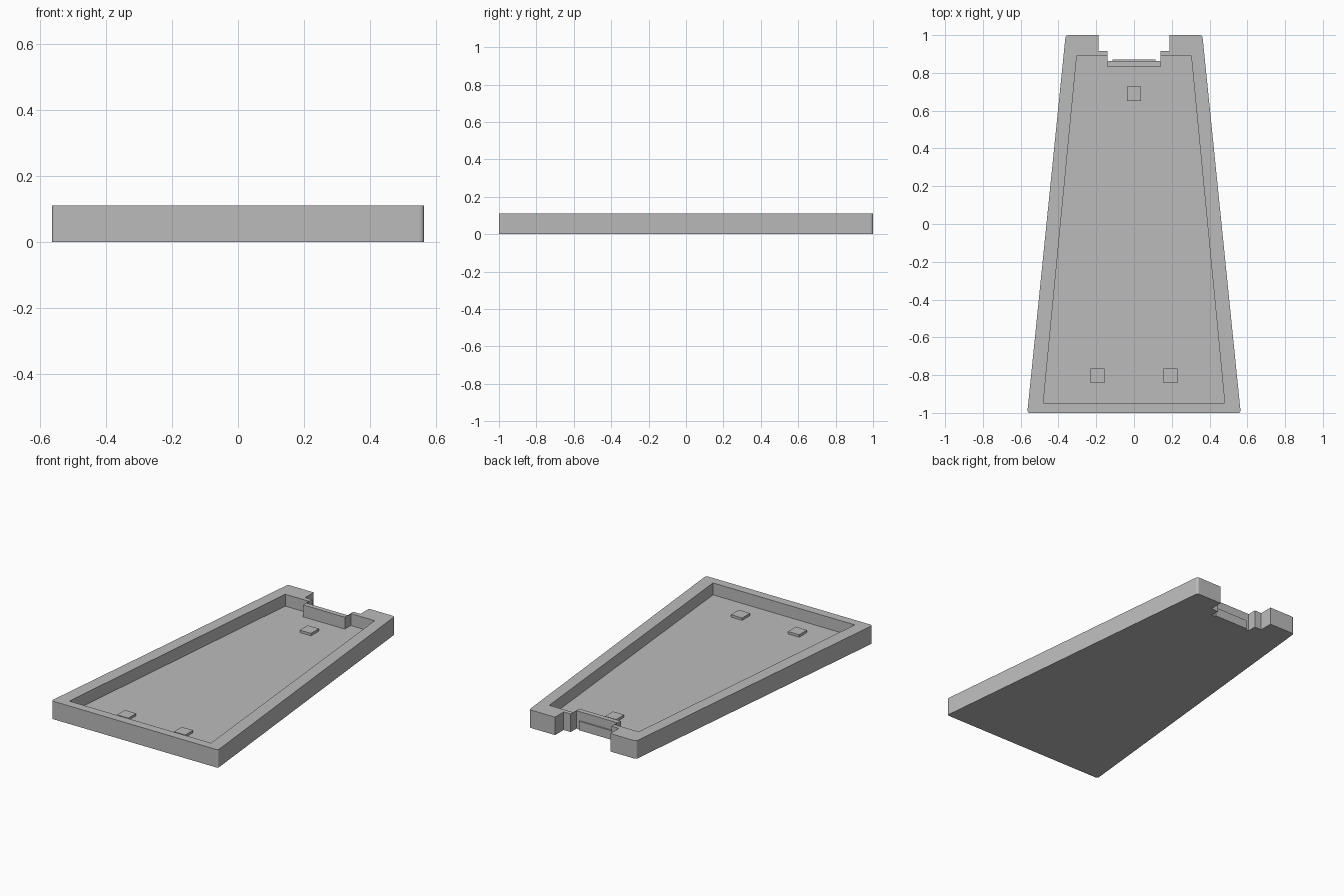
import bpy
import bmesh

HEIGHT = 0.11
FLOOR = 0.037

cube = bpy.data.objects.get("Cube")
if cube:
    bpy.data.objects.remove(cube, do_unlink=True)

grey = bpy.data.materials.new("plain grey")
grey.use_nodes = True
grey.diffuse_color = (0.5, 0.5, 0.5, 1)
grey.node_tree.nodes["Principled BSDF"].inputs["Base Color"].default_value = (0.5, 0.5, 0.5, 1)


def prism(name, half, z0, z1, rounded=()):
    """Extrude an outline mirrored in x; half lists its +x points, front to back."""
    outline = half + [(-x, y) for x, y in reversed(half)]
    bm = bmesh.new()
    verts = [bm.verts.new((x, y, z0)) for x, y in outline]
    face = bm.faces.new(verts)
    if rounded:
        corners = [verts[i] for i in rounded] + [verts[-1 - i] for i in rounded]
        bmesh.ops.bevel(bm, geom=corners, offset=0.013, segments=4,
                        profile=0.5, affect='VERTICES')
        face = bm.faces[:][0]
    top = bmesh.ops.extrude_face_region(bm, geom=[face], use_keep_orig=True)["geom"]
    bmesh.ops.translate(bm, vec=(0, 0, z1 - z0),
                        verts=[v for v in top if isinstance(v, bmesh.types.BMVert)])
    bmesh.ops.recalc_face_normals(bm, faces=bm.faces)
    mesh = bpy.data.meshes.new(name)
    bm.to_mesh(mesh)
    bm.free()
    mesh.materials.append(grey)
    obj = bpy.data.objects.new(name, mesh)
    bpy.context.collection.objects.link(obj)
    return obj


# Tapered tray with a stepped notch in the back edge
tray = prism("tray", [(0.565, -1), (0.362, 1), (0.187, 1), (0.187, 0.917),
                      (0.139, 0.917), (0.139, 0.862)], 0, HEIGHT, rounded=(0, 1))

# Recess that leaves a rim and a thin wall around the notch
recess = prism("recess_cutter", [(0.48, -0.947), (0.303, 0.89), (0.141, 0.89),
                                 (0.141, 0.832)], FLOOR, HEIGHT + 0.1)
recess.hide_render = True
cut = tray.modifiers.new("recess", 'BOOLEAN')
cut.operation = 'DIFFERENCE'
cut.solver = 'EXACT'
cut.object = recess
bpy.context.view_layer.objects.active = tray
bpy.ops.object.modifier_apply(modifier=cut.name)
bpy.data.objects.remove(recess, do_unlink=True)

# Narrow ledge on the back of the notch wall
prism("notch_ledge", [(0.115, 0.86), (0.115, 0.871)], 0, 0.055)

# Square pads on the tray floor
for name, px, py in (("front_left_pad", 0.193, -0.803),
                     ("front_right_pad", -0.193, -0.803),
                     ("back_pad", 0, 0.69)):
    pad = prism(name, [(0.038, -0.038), (0.038, 0.038)], FLOOR - 0.004, FLOOR + 0.015)
    pad.location = (px, py, 0)
